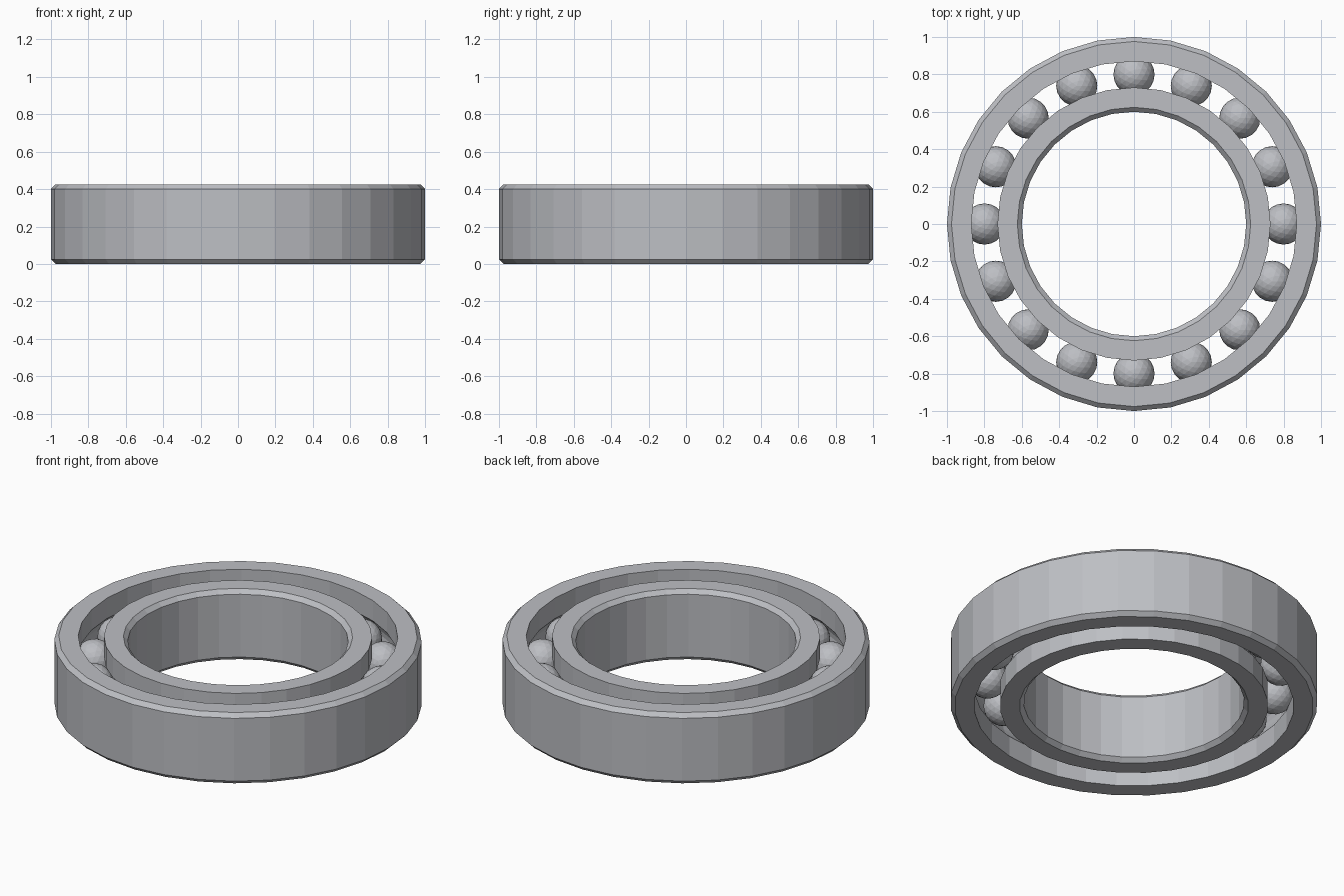
import bpy
import bmesh
from math import sin, cos, pi, radians, sqrt

cube = bpy.data.objects.get("Cube")
if cube:
    bpy.data.objects.remove(cube, do_unlink=True)

SIDES = 32          # facets around each ring
BALLS = 16
HEIGHT = 0.425
MID = HEIGHT / 2
PITCH = 0.80        # radius of the circle of ball centres
BALL_R = 0.11
BEVEL = 0.024

steel = bpy.data.materials.new("steel_grey")
steel.use_nodes = True
GREY = (0.51, 0.52, 0.55, 1.0)
steel.diffuse_color = GREY
steel.node_tree.nodes["Principled BSDF"].inputs["Base Color"].default_value = GREY


def add_object(name, bm):
    mesh = bpy.data.meshes.new(name)
    bmesh.ops.recalc_face_normals(bm, faces=bm.faces)
    bm.to_mesh(mesh)
    bm.free()
    mesh.materials.append(steel)
    obj = bpy.data.objects.new(name, mesh)
    bpy.context.collection.objects.link(obj)
    return obj


def race_profile(plain_r, race_r):
    """Section with a chamfered plain wall and a grooved wall facing the balls."""
    inward = 1 if race_r > plain_r else -1
    side = -inward      # direction from the ball centre to the groove
    groove_r = BALL_R + 0.004
    half = sqrt(groove_r ** 2 - (PITCH - race_r) ** 2)
    points = [(plain_r + inward * BEVEL, 0), (plain_r, BEVEL),
              (plain_r, HEIGHT - BEVEL), (plain_r + inward * BEVEL, HEIGHT),
              (race_r, HEIGHT)]
    steps = 6
    for i in range(steps + 1):
        z = half * (1 - 2 * i / steps)
        points.append((PITCH + side * sqrt(groove_r ** 2 - z ** 2), MID + z))
    points.append((race_r, 0))
    return points


def lathe(name, profile):
    bm = bmesh.new()
    loops = [[bm.verts.new((r * cos(2 * pi * k / SIDES), r * sin(2 * pi * k / SIDES), z))
              for r, z in profile] for k in range(SIDES)]
    count = len(profile)
    for k in range(SIDES):
        a, b = loops[k], loops[(k + 1) % SIDES]
        for i in range(count):
            j = (i + 1) % count
            bm.faces.new((a[i], b[i], b[j], a[j]))
    return add_object(name, bm)


# Outer and inner rings
lathe("outer_ring", race_profile(1.0, 0.87))
lathe("inner_ring", race_profile(0.60, 0.73))

# Balls spaced evenly in the races
for n in range(BALLS):
    angle = 2 * pi * n / BALLS
    bm = bmesh.new()
    bmesh.ops.create_icosphere(bm, subdivisions=3, radius=BALL_R)
    ball = add_object(f"ball_{n + 1}", bm)
    ball.location = (PITCH * cos(angle), PITCH * sin(angle), MID)
